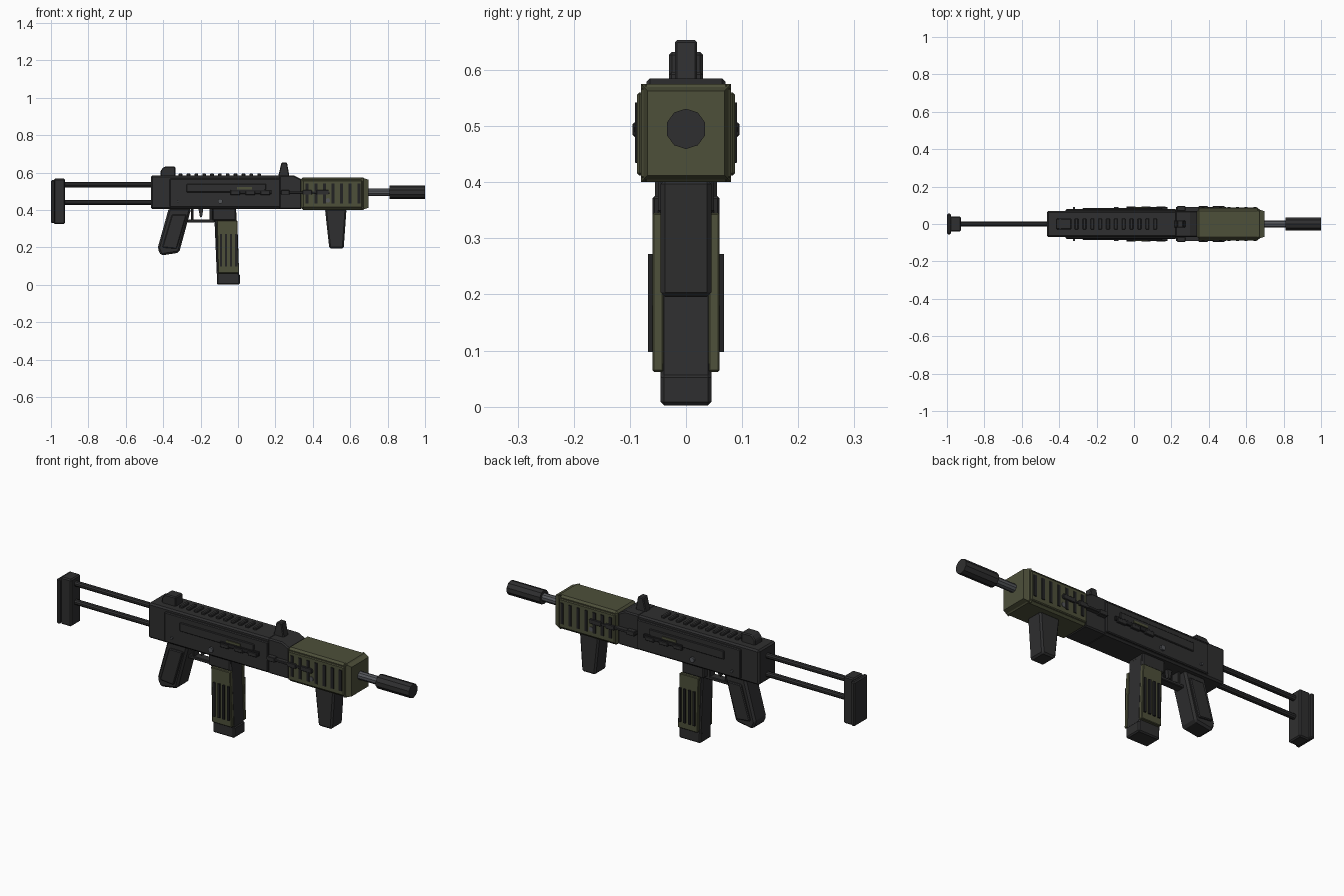
import bpy, math
from mathutils import Matrix, Vector

if "Cube" in bpy.data.objects:
    bpy.data.objects.remove(bpy.data.objects["Cube"])


def material(name, rgb):
    m = bpy.data.materials.new(name)
    m.use_nodes = True
    m.diffuse_color = (*rgb, 1)
    bsdf = next(n for n in m.node_tree.nodes if n.type == 'BSDF_PRINCIPLED')
    bsdf.inputs["Base Color"].default_value = (*rgb, 1)
    return m


DARK = material("charcoal", (0.028, 0.028, 0.029))
BLACK = material("black", (0.016, 0.016, 0.017))
GREEN = material("olive green", (0.075, 0.079, 0.042))
STEEL = material("steel grey", (0.09, 0.095, 0.105))


def prism(name, outline, y0, y1, mat, bevel=0.0, mirror=False):
    """Extrude an x-z outline from y0 to y1; optionally mirror to the other side."""
    n = len(outline)
    verts = [(x, y, z) for y in (y0, y1) for x, z in outline]
    faces = [tuple(range(n)), tuple(reversed(range(n, 2 * n)))]
    faces += [(i, i + n, (i + 1) % n + n, (i + 1) % n) for i in range(n)]
    me = bpy.data.meshes.new(name)
    me.from_pydata(verts, [], faces)
    me.materials.append(mat)
    ob = bpy.data.objects.new(name, me)
    bpy.context.collection.objects.link(ob)
    if bevel:
        b = ob.modifiers.new("Bevel", 'BEVEL')
        b.width, b.segments = bevel, 1
    if mirror:
        m = ob.modifiers.new("Mirror", 'MIRROR')
        m.use_axis = (False, True, False)
    return ob


def block(name, x0, x1, z0, z1, half, mat, bevel=0.006):
    outline = [(x0, z0), (x1, z0), (x1, z1), (x0, z1)]
    return prism(name, outline, -half, half, mat, bevel)


def plate(name, x0, x1, z0, z1, inner, outer, mat, bevel=0.0):
    outline = [(x0, z0), (x1, z0), (x1, z1), (x0, z1)]
    return prism(name, outline, -outer, -inner, mat, bevel, True)


def rod(name, start, end, radius, sides, mat):
    a, b = Vector(start), Vector(end)
    bpy.ops.mesh.primitive_cylinder_add(vertices=sides, radius=radius,
                                        depth=(b - a).length, location=(a + b) / 2)
    ob = bpy.context.object
    ob.name = name
    ob.rotation_euler = (b - a).to_track_quat('Z', 'Y').to_euler()
    ob.data.materials.append(mat)
    return ob


# Folding stock
block("butt_pad", -1.0, -0.978, 0.33, 0.56, 0.055, DARK)
block("butt_block", -0.985, -0.925, 0.325, 0.568, 0.04, DARK)
for label, z in (("upper", 0.535), ("lower", 0.44)):
    rod("stock_rod_" + label, (-0.94, 0, z), (-0.45, 0, z), 0.014, 10, DARK)

# Receiver with front collar
block("receiver", -0.465, 0.23, 0.405, 0.585, 0.07, DARK, 0.008)
collar = [(0.22, 0.405), (0.34, 0.405), (0.34, 0.565), (0.3, 0.585), (0.22, 0.585)]
prism("receiver_collar", collar, -0.07, 0.07, DARK, 0.006)
plate("side_panel", -0.365, 0.225, 0.415, 0.568, 0.06, 0.08, DARK, 0.004)
side = [(-0.275, 0.495), (0.12, 0.495), (0.15, 0.51), (0.15, 0.54), (-0.275, 0.54)]
prism("raised_side_panel", side, -0.086, -0.075, DARK, 0.003, True)
plate("ejection_port", -0.04, 0.18, 0.487, 0.508, 0.078, 0.09, BLACK, 0.002)
plate("port_cover", -0.005, 0.075, 0.511, 0.523, 0.08, 0.09, GREEN)
for i in range(3):
    x = -0.04 + 0.08 * i
    plate("port_latch", x, x + 0.05, 0.48, 0.5, 0.08, 0.093, DARK, 0.002)
for x, z, r in ((-0.095, 0.447, 0.013), (0.48, 0.452, 0.012), (-0.32, 0.447, 0.006)):
    rod("cross_pin", (x, -0.09, z), (x, 0.09, z), r, 10, STEEL)

# Top rail and sights
for i in range(11):
    x = -0.307 + i * 0.042
    block("rail_tooth", x - 0.01, x + 0.01, 0.58, 0.596, 0.03, DARK, 0.004)
rear = [(-0.415, 0.58), (-0.335, 0.58), (-0.335, 0.632), (-0.395, 0.632), (-0.415, 0.61)]
prism("rear_sight", rear, -0.03, 0.03, DARK, 0.005)
front = [(0.215, 0.58), (0.275, 0.58), (0.262, 0.653), (0.232, 0.653)]
prism("front_sight", front, -0.02, 0.02, DARK, 0.004)

# Handguard, tapered at the nose
block("handguard", 0.338, 0.68, 0.4, 0.575, 0.08, GREEN, 0.01)
nose = block("handguard_nose", 0.66, 0.697, 0.4, 0.575, 0.08, GREEN, 0.0)
for v in nose.data.vertices:
    if v.co.x > 0.68:
        v.co.y *= 0.86
        v.co.z = 0.4875 + (v.co.z - 0.4875) * 0.86
plate("handguard_side", 0.345, 0.665, 0.412, 0.56, 0.07, 0.087, GREEN, 0.004)
for i in range(7):
    x = 0.37 + i * 0.046
    plate("handguard_slot", x - 0.008, x + 0.008, 0.435, 0.542, 0.085, 0.091, BLACK)
plate("charging_slide", 0.225, 0.49, 0.488, 0.5, 0.065, 0.092, DARK, 0.002)
for x0, x1 in ((0.23, 0.275), (0.345, 0.395), (0.42, 0.485)):
    plate("slide_lug", x0, x1, 0.482, 0.506, 0.07, 0.095, DARK, 0.002)

# Barrel and muzzle
rod("barrel", (0.67, 0, 0.495), (0.83, 0, 0.495), 0.021, 10, STEEL)
rod("muzzle", (0.81, 0, 0.495), (1.0, 0, 0.495), 0.036, 10, DARK)

# Rear grip
grip = [(-0.37, 0.41), (-0.43, 0.195), (-0.412, 0.157), (-0.315, 0.172), (-0.25, 0.41)]
prism("rear_grip", grip, -0.05, 0.05, DARK, 0.01)
inset = [(-0.353, 0.375), (-0.405, 0.2), (-0.328, 0.193), (-0.275, 0.375)]
prism("grip_panel", inset, -0.06, -0.045, DARK, 0.004, True)

# Trigger and guard
block("guard_bottom", -0.27, -0.125, 0.334, 0.35, 0.022, DARK, 0.003)
block("guard_front", -0.152, -0.135, 0.335, 0.41, 0.022, DARK, 0.003)
block("guard_rear", -0.25, -0.237, 0.34, 0.41, 0.022, DARK, 0.003)
trigger = [(-0.212, 0.41), (-0.185, 0.41), (-0.192, 0.365), (-0.203, 0.36)]
prism("trigger", trigger, -0.01, 0.01, DARK)

# Magazine
block("magazine_well", -0.135, -0.012, 0.345, 0.41, 0.05, DARK, 0.005)
mag = [(-0.128, 0.4), (-0.113, 0.045), (0.006, 0.045), (-0.01, 0.4)]
prism("magazine", mag, -0.045, 0.045, DARK, 0.006)
block("magazine_base", -0.113, 0.01, 0.002, 0.058, 0.045, DARK, 0.006)
cover = [(-0.113, 0.345), (-0.107, 0.062), (0.006, 0.062), (-0.004, 0.345)]
prism("magazine_cover", cover, -0.06, -0.04, GREEN, 0.003, True)
for i in range(4):
    x = -0.091 + i * 0.027
    plate("magazine_rib", x - 0.006, x + 0.006, 0.097, 0.272, 0.058, 0.068, BLACK)

# Front grip
fore = [(0.465, 0.405), (0.488, 0.195), (0.565, 0.195), (0.58, 0.405)]
prism("front_grip", fore, -0.045, 0.045, DARK, 0.008)
